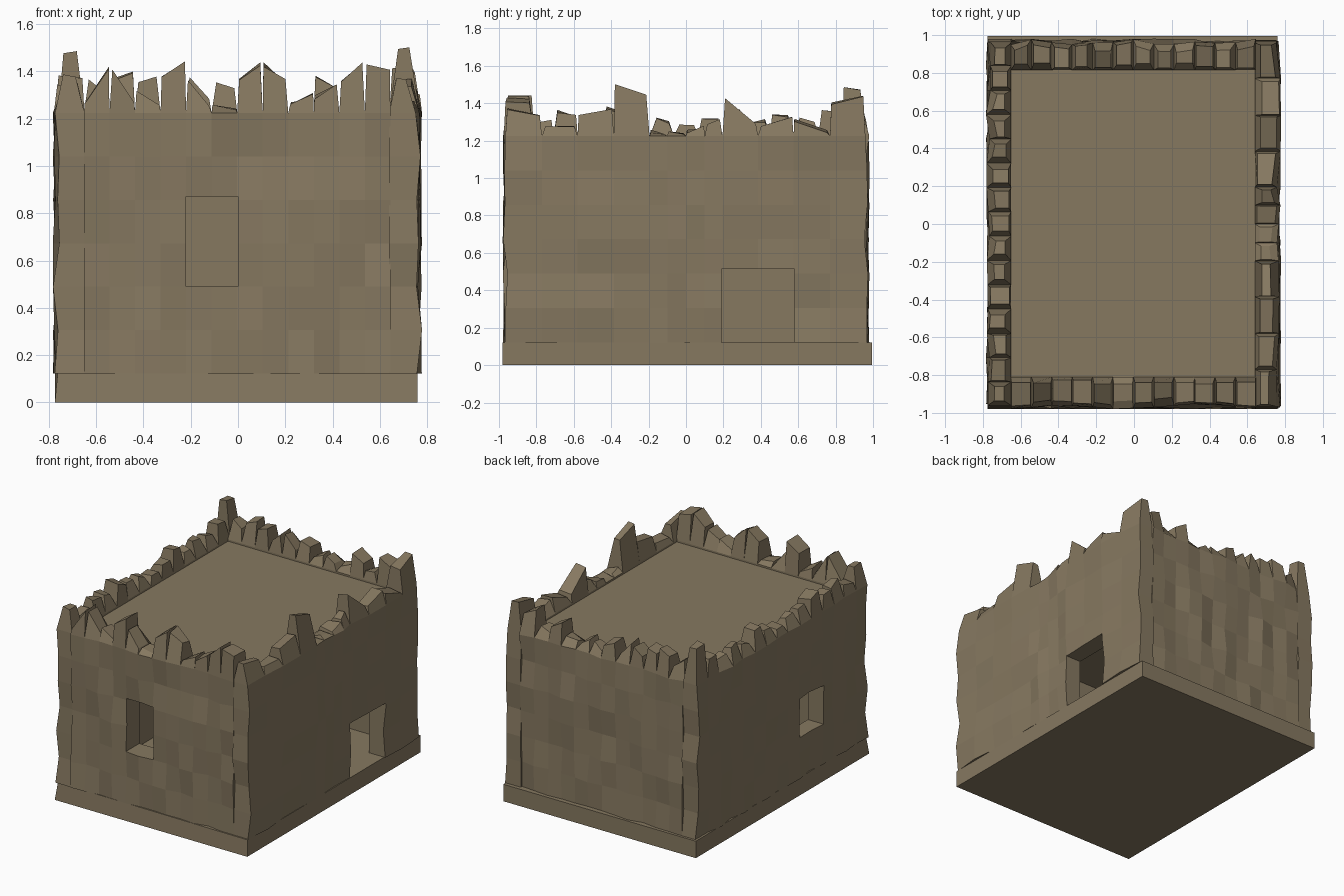
import bpy, bmesh, math, random
from mathutils import Matrix, Vector

if "Cube" in bpy.data.objects:
    bpy.data.objects.remove(bpy.data.objects["Cube"])

random.seed(4)
stone = bpy.data.materials.new("sandstone")
stone.diffuse_color = (0.24, 0.19, 0.118, 1)
stone.use_nodes = True
stone.node_tree.nodes["Principled BSDF"].inputs["Base Color"].default_value = stone.diffuse_color

Z0, Z1, ROWS = 0.121, 1.225, 6


def finish(bm, name, matrix=Matrix()):
    bmesh.ops.recalc_face_normals(bm, faces=bm.faces)
    mesh = bpy.data.meshes.new(name)
    bm.to_mesh(mesh)
    bm.free()
    mesh.transform(matrix)
    mesh.materials.append(stone)
    ob = bpy.data.objects.new(name, mesh)
    bpy.context.collection.objects.link(ob)
    return ob


def box(name, lo, hi, matrix=Matrix()):
    bm = bmesh.new()
    bmesh.ops.create_cube(bm, size=1)
    for v in bm.verts:
        v.co = Vector([lo[i] if v.co[i] < 0 else hi[i] for i in range(3)])
    return finish(bm, name, matrix)


def jit(a):
    return random.uniform(-a, a)


def wall(name, matrix, edges, depth, tops, inset, bulge, opening=None, end_jit=0.0):
    """Local frame: x along the wall, outer face near y = 0, inner face at y = depth."""
    # rough block-work panel, flat on the inside
    bm = bmesh.new()
    n = len(edges) - 1
    zs = [Z0 + (Z1 - Z0) * r / ROWS for r in range(ROWS + 1)]
    grid = {}
    for c, u in enumerate(edges):
        for r, z in enumerate(zs):
            du = jit(end_jit) if c in (0, n) else 0
            grid[c, r, 0] = bm.verts.new((u + du, jit(bulge), z))
            grid[c, r, 1] = bm.verts.new((u + du, depth, z))
    quad = lambda *k: bm.faces.new([grid[i] for i in k])
    for c in range(n):
        for r in range(ROWS):
            for s in (0, 1):
                quad((c, r, s), (c + 1, r, s), (c + 1, r + 1, s), (c, r + 1, s))
        for r in (0, ROWS):
            quad((c, r, 0), (c + 1, r, 0), (c + 1, r, 1), (c, r, 1))
    for r in range(ROWS):
        for c in (0, n):
            quad((c, r, 0), (c, r + 1, 0), (c, r + 1, 1), (c, r, 1))
    rim = [[grid[c, ROWS, s].co.copy() for s in (0, 1)] for c in range(n + 1)]
    ob = finish(bm, name, matrix)

    # door or window opening
    if opening:
        u0, u1, za, zb = opening
        cutter = box("cutter", (u0, -0.2, za), (u1, depth + 0.2, zb), matrix)
        cutter.hide_render = True
        mod = ob.modifiers.new("opening", 'BOOLEAN')
        mod.object, mod.operation, mod.solver = cutter, 'DIFFERENCE', 'EXACT'
        bpy.context.view_layer.objects.active = ob
        bpy.ops.object.modifier_apply(modifier=mod.name)
        bpy.data.objects.remove(cutter)

    # broken, tapering stones along the top
    bm = bmesh.new()
    for c, (ha, hb) in enumerate(tops):
        base = [rim[c][0], rim[c + 1][0], rim[c + 1][1], rim[c][1]]
        s = [inset * random.uniform(0.3, 1.5) for _ in range(2)]
        f, b = random.uniform(0.008, 0.045), random.uniform(0.008, 0.04)
        top = [base[0] + Vector((s[0], f, 0)), base[1] + Vector((-s[1], f, 0)),
               base[2] + Vector((-s[1], -b, 0)), base[3] + Vector((s[0], -b, 0))]
        for p, h in zip(top, (ha, hb, hb, ha)):
            p.z = h + jit(0.01)
        lo = [bm.verts.new(p) for p in base]
        hi = [bm.verts.new(p) for p in top]
        bm.faces.new(lo)
        bm.faces.new(hi)
        for i in range(4):
            j = (i + 1) % 4
            bm.faces.new((lo[i], lo[j], hi[j], hi[i]))
    finish(bm, name + "_broken_top", matrix)


def even(a, b, n):
    return [a + (b - a) * i / n for i in range(n + 1)]


def place(x, y, degrees):
    return Matrix.Translation((x, y, 0)) @ Matrix.Rotation(math.radians(degrees), 4, 'Z')


# base slab with one worn corner, and roof deck level with the wall tops
slab = box("base_slab", (-0.775, -0.98, 0), (0.76, 0.995, 0.122))
for v in slab.data.vertices:
    if v.co.x < 0 and v.co.y < 0 and v.co.z > 0.1:
        v.co += Vector((0.012, 0.018, 0))
box("roof_deck", (-0.66, -0.82, 1.11), (0.65, 0.82, 1.212))

# front wall with window
wall("front_wall", place(0, -0.965, 0), even(-0.652, 0.645, 12), 0.155,
     [(1.27, 1.42), (1.41, 1.26), (1.31, 1.25), (1.37, 1.45), (1.36, 1.25), (1.25, 1.24),
      (1.36, 1.43), (1.43, 1.36), (1.26, 1.3), (1.29, 1.34), (1.36, 1.43), (1.43, 1.4)],
     0.008, 0.016, (-0.22, 0, 0.49, 0.87))

# right wall with doorway
wall("right_wall", place(0.765, 0, 90),
     [-0.965, -0.77, -0.58, -0.385, -0.195, -0.1, 0, 0.1, 0.195, 0.385, 0.575, 0.77, 0.965],
     0.125,
     [(1.37, 1.34), (1.27, 1.28), (1.34, 1.36), (1.5, 1.45), (1.25, 1.24), (1.24, 1.24),
      (1.25, 1.27), (1.28, 1.31), (1.42, 1.29), (1.27, 1.33), (1.31, 1.25), (1.4, 1.43)],
     0.012, 0.014, (0.19, 0.58, 0.1, 0.515), 0.015)

# back wall (local x runs from right to left)
wall("back_wall", place(0, 0.965, 180), even(-0.645, 0.652, 12), 0.15,
     [(1.36, 1.41), (1.3, 1.28), (1.32, 1.38), (1.28, 1.26), (1.27, 1.31), (1.3, 1.27),
      (1.32, 1.35), (1.28, 1.37), (1.36, 1.31), (1.38, 1.35), (1.4, 1.36), (1.32, 1.36)],
     0.02, 0.016)

# left wall with window (local x runs from back to front)
left_tops = [(h + jit(0.02), h + jit(0.02)) for h in
             (1.49, 1.37, 1.31, 1.34, 1.3, 1.35, 1.32, 1.28, 1.3, 1.33, 1.36, 1.32, 1.35, 1.31, 1.37)]
wall("left_wall", place(-0.77, 0, -90), even(-0.965, 0.965, 15), 0.12,
     left_tops, 0.024, 0.014, (0.2, 0.46, 0.41, 0.69), 0.015)
